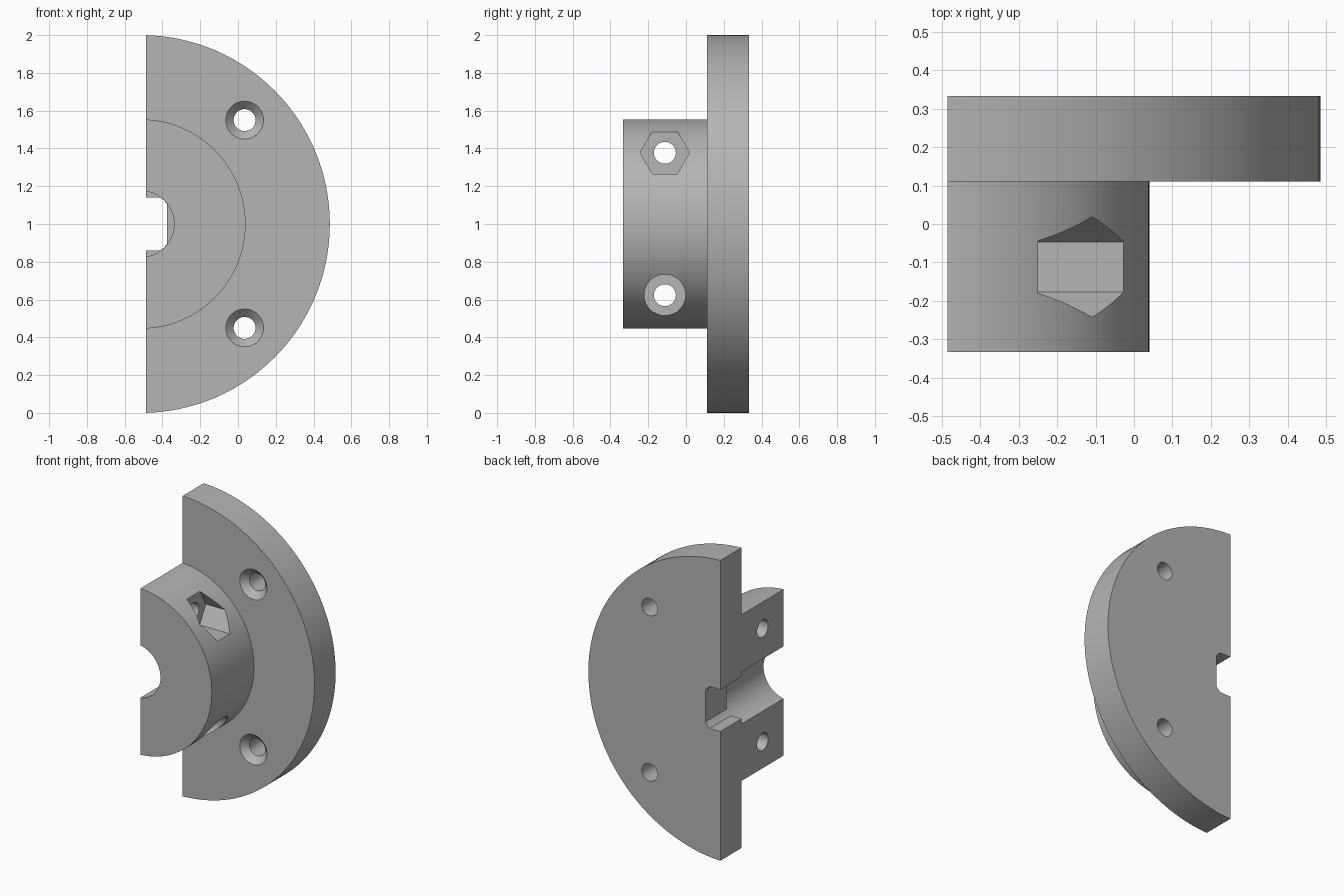
import bpy, bmesh, math

if "Cube" in bpy.data.objects:
    bpy.data.objects.remove(bpy.data.objects["Cube"])

CX, CZ = -0.514, 1.0      # axis of the full disc
CUT = -0.486              # split plane
Y0, Y1, Y2 = -0.333, 0.111, 0.333

grey = bpy.data.materials.new("plain_grey")
grey.diffuse_color = (0.46, 0.46, 0.46, 1)
grey.use_nodes = True
grey.node_tree.nodes["Principled BSDF"].inputs["Base Color"].default_value = grey.diffuse_color


def ring(u, v, r, n, start=0.0):
    return [(u + r * math.cos(start + 2 * math.pi * i / n),
             v + r * math.sin(start + 2 * math.pi * i / n)) for i in range(n)]


def loft(name, axis, sections):
    """Closed solid through (position, outline) sections along x or y."""
    bm = bmesh.new()
    rows = []
    for t, pts in sections:
        rows.append([bm.verts.new((t, u, v) if axis == "x" else (u, t, v)) for u, v in pts])
    n = len(rows[0])
    bm.faces.new(rows[0])
    bm.faces.new(rows[-1])
    for a, b in zip(rows, rows[1:]):
        for i in range(n):
            j = (i + 1) % n
            bm.faces.new((a[i], a[j], b[j], b[i]))
    bmesh.ops.recalc_face_normals(bm, faces=bm.faces[:])
    mesh = bpy.data.meshes.new(name)
    bm.to_mesh(mesh)
    bm.free()
    mesh.materials.append(grey)
    ob = bpy.data.objects.new(name, mesh)
    bpy.context.collection.objects.link(ob)
    return ob


def prism(name, axis, a, b, pts):
    return loft(name, axis, [(a, pts), (b, pts)])


def combine(body, other, op):
    other.hide_render = True
    bpy.context.view_layer.objects.active = body
    mod = body.modifiers.new(op, "BOOLEAN")
    mod.operation, mod.solver, mod.object = op, "EXACT", other
    bpy.ops.object.modifier_apply(modifier=mod.name)
    bpy.data.objects.remove(other)


# Flange disc and hub
body = prism("split_flange_hub", "y", Y1, Y2, ring(CX, CZ, 1.0, 192))
combine(body, prism("hub", "y", Y0, Y1 + 0.1, ring(CX, CZ, 0.554, 128)), "UNION")

# Split in half
combine(body, prism("half_cutter", "y", -1, 1, [(-2, -1), (CUT, -1), (CUT, 3), (-2, 3)]), "DIFFERENCE")

# Round shaft bore in the hub, square bore with round corners in the flange
combine(body, prism("bore", "y", -0.5, Y1, ring(CX, CZ, 0.176, 96)), "DIFFERENCE")
h, r = 0.139, 0.1745
a0 = math.acos(h / r)
corners = []
for q in range(4):
    for k in range(7):
        a = q * math.pi / 2 + a0 + (math.pi / 2 - 2 * a0) * k / 6
        corners.append((CX + r * math.cos(a), CZ + r * math.sin(a)))
combine(body, prism("square_bore", "y", 0.05, 0.5, corners), "DIFFERENCE")

# Countersunk flange screw holes
for s in (-1, 1):
    u, v = 0.035, CZ + s * 0.55
    combine(body, loft("screw_hole", "y", [(Y1 - 0.01, ring(u, v, 0.11, 48)),
                                           (Y1 + 0.042, ring(u, v, 0.058, 48)),
                                           (0.5, ring(u, v, 0.058, 48))]), "DIFFERENCE")

# Clamp bolt holes with a hex nut pocket above and a round head pocket below
for s, pocket in ((1, ring(-0.112, CZ + 0.378, 0.131, 6)),
                  (-1, ring(-0.112, CZ - 0.376, 0.109, 48))):
    combine(body, prism("clamp_hole", "x", -0.8, 0.3, ring(-0.112, CZ + s * 0.377, 0.058, 48)), "DIFFERENCE")
    combine(body, prism("pocket", "x", -0.25, 0.3, pocket), "DIFFERENCE")

# Smooth curved walls, sharp edges
bpy.ops.object.select_all(action="DESELECT")
body.select_set(True)
bpy.context.view_layer.objects.active = body
bpy.ops.object.shade_smooth_by_angle(angle=math.radians(25))
